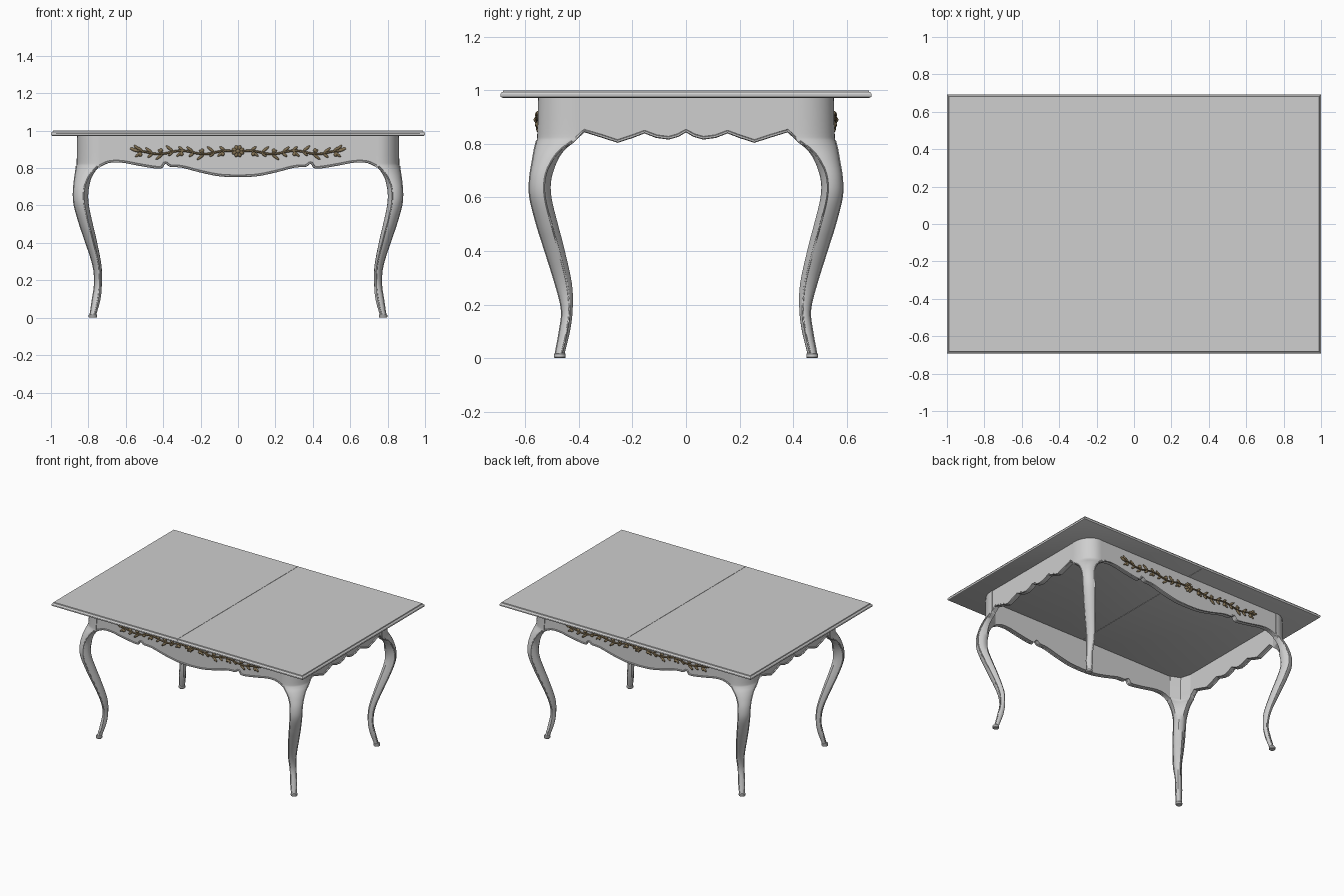
import bpy, bmesh, math
from mathutils import Vector, Matrix

cube = bpy.data.objects.get("Cube")
if cube:
    bpy.data.objects.remove(cube, do_unlink=True)


def material(name, rgb):
    m = bpy.data.materials.new(name)
    m.use_nodes = True
    m.diffuse_color = (*rgb, 1)
    m.node_tree.nodes["Principled BSDF"].inputs["Base Color"].default_value = (*rgb, 1)
    return m


PAINT = material("pale grey paint", (0.62, 0.62, 0.62))
BRONZE = material("aged bronze", (0.23, 0.17, 0.09))


def spline(keys, steps):
    """Smooth curve through key tuples of any size."""
    k = [Vector(p) for p in keys]
    k = [2 * k[0] - k[1]] + k + [2 * k[-1] - k[-2]]
    out = []
    for a, b, c, d in zip(k, k[1:], k[2:], k[3:]):
        for i in range(steps):
            t = i / steps
            out.append(b + (c - a) * (t / 2) + (2 * a - 5 * b + 4 * c - d) * (t * t / 2)
                       + (3 * b - a - 3 * c + d) * (t ** 3 / 2))
    return out + [k[-2]]


def loft(bm, rings):
    """Skin a series of closed rings and cap both ends."""
    vs = [[bm.verts.new(p) for p in r] for r in rings]
    n = len(vs[0])
    for a, b in zip(vs, vs[1:]):
        for i in range(n):
            j = (i + 1) % n
            bm.faces.new((a[i], a[j], b[j], b[i]))
    bm.faces.new(vs[0])
    bm.faces.new(vs[-1])


def tube(bm, path, radius, sides=6):
    path = [Vector(p) for p in path]
    rings = []
    for i, p in enumerate(path):
        d = (path[min(i + 1, len(path) - 1)] - path[max(i - 1, 0)]).normalized()
        ref = Vector((0, 1, 0)) if abs(d.y) < 0.8 else Vector((1, 0, 0))
        u = d.cross(ref).normalized()
        v = d.cross(u)
        rings.append([p + radius * (u * math.cos(a) + v * math.sin(a))
                      for a in (math.tau * s / sides for s in range(sides))])
    loft(bm, rings)


def finish(name, bm, mat, mirror=(False, False), angle=35):
    bmesh.ops.recalc_face_normals(bm, faces=bm.faces)
    mesh = bpy.data.meshes.new(name)
    bm.to_mesh(mesh)
    bm.free()
    mesh.materials.append(mat)
    ob = bpy.data.objects.new(name, mesh)
    bpy.context.collection.objects.link(ob)
    bpy.ops.object.select_all(action='DESELECT')
    ob.select_set(True)
    bpy.context.view_layer.objects.active = ob
    bpy.ops.object.shade_smooth_by_angle(angle=math.radians(angle))
    if any(mirror):
        mod = ob.modifiers.new("Mirror", 'MIRROR')
        mod.use_axis = (*mirror, False)
        mod.use_mirror_merge = False
    return ob


# Table top: two leaves with a moulded rim and a seam between them
bm = bmesh.new()
rim = [(.008, .972), (.002, .975), (0, .98), (0, .986), (.003, .991), (.009, .994), (.011, 1)]
loft(bm, [[(.0012, -.693 + i, z), (1 - i, -.693 + i, z), (1 - i, .693 - i, z), (.0012, .693 - i, z)]
          for i, z in rim])
finish("top_leaf", bm, PAINT, (True, False), 30)

# Cabriole legs: height, outer x, inner x, outer y, inner y
leg_keys = [
    (.018, .790, .757, .487, .453), (.1, .778, .735, .472, .433), (.18, .767, .728, .464, .423),
    (.28, .775, .730, .488, .426), (.42, .820, .757, .532, .457), (.5, .847, .776, .557, .478),
    (.6, .875, .797, .582, .502), (.67, .880, .800, .583, .502), (.74, .874, .786, .572, .478),
    (.78, .868, .765, .565, .450), (.81, .864, .742, .558, .415), (.84, .861, .740, .555, .410),
    (.973, .860, .740, .552, .410)]


def leg_section(row):
    z, ox, ix, oy, iy = row
    w = min(max((z - .70) / .12, 0), 1)
    mix = lambda a, b: a + (b - a) * w
    c = mix(.3, .06)
    half = [(mix(.08, 0), mix(.72, 1))]
    arc = [(c + (1 - c) * math.sin(a), c + (1 - c) * math.cos(a))
           for a in (math.pi / 2 * i / 10 for i in range(11))]
    side = (0, mix(.42, .74))
    mid = mix(.13, .55)
    uv = half + arc + [half[0][::-1], side[::-1], (mid, mid), side]
    return [(ix + (ox - ix) * u, -(iy + (oy - iy) * v), z) for u, v in uv]


rows = spline(leg_keys, 4)
bm = bmesh.new()
loft(bm, [leg_section(r) for r in rows])
finish("leg", bm, PAINT, (True, True), 40)

# Beads following the two inner edges of each leg
sections = [leg_section(r) for r in rows if r[0] < .815]
bm = bmesh.new()
for edge in (1, 11):
    tube(bm, [s[edge] for s in sections], .0035)
finish("leg_bead", bm, PAINT, (True, True), 60)

# Small pads under the feet
bm = bmesh.new()
loft(bm, [[(.776 + r * math.cos(a), -.471 + r * math.sin(a), z)
           for a in (math.tau * i / 16 for i in range(16))]
          for z, r in [(0, .019), (.004, .022), (.015, .022), (.02, .018)]])
finish("foot_pad", bm, PAINT, (True, True))

# Shaped aprons with a bead along the lower edge
front_keys = [(0, .755), (.1, .76), (.2, .78), (.3, .806), (.36, .81), (.38, .824), (.395, .824),
              (.41, .803), (.45, .803), (.55, .82), (.62, .833), (.68, .833), (.72, .82), (.745, .805)]
side_keys = [(0, .847), (.03, .83), (.065, .82), (.11, .826), (.155, .843), (.2, .826),
             (.255, .808), (.31, .826), (.38, .847), (.42, .81)]


def apron(name, half, outer, place, mirror):
    line = [(-s, z) for s, z in reversed(half[1:])] + [tuple(p) for p in half]
    bm = bmesh.new()
    loft(bm, [[place(s, outer, z), place(s, outer, .973), place(s, outer - .03, .973),
               place(s, outer - .03, z)] for s, z in line])
    finish(name, bm, PAINT, mirror)
    bm = bmesh.new()
    tube(bm, [place(s, outer, z + .002) for s, z in line], .006)
    finish(name + "_bead", bm, PAINT, mirror, 60)


apron("long_apron", spline(front_keys, 3), .549, lambda s, d, z: (s, -d, z), (False, True))
apron("short_apron", side_keys, .857, lambda s, d, z: (d, s, z), (True, False))

# Carved garland: wavy stem, paired leaves, berries and a central rosette
FACE = -.552


def blob(bm, x, z, length, width, angle=0, depth=.008):
    """Flattened ellipsoid lying on the apron face."""
    m = (Matrix.Translation((x, FACE, z)) @ Matrix.Rotation(-angle, 4, 'Y')
         @ Matrix.Diagonal((length, depth, width, 1)))
    bmesh.ops.create_uvsphere(bm, u_segments=10, v_segments=6, radius=1, matrix=m)


def stem_z(x):
    return .884 + .009 * math.sin(x * 26)


bm = bmesh.new()
tube(bm, [(.02 + .53 * i / 40, FACE - .003, stem_z(.02 + .53 * i / 40)) for i in range(41)], .006)
for i in range(9):
    x = .07 + .055 * i
    up = 1 if i % 2 else -1
    for side, length in ((up, .026), (-up, .018)):
        a = side * math.radians(38)
        blob(bm, x + length * math.cos(a), stem_z(x) + length * math.sin(a), length, .0075, a)
    if i % 2 == 0:
        blob(bm, x + .012, stem_z(x) + .018 * up * (-1 if i % 4 else 1), .011, .011, depth=.011)
blob(bm, .552, stem_z(.55) + .004, .03, .009, .35)
blob(bm, .54, stem_z(.55) + .016, .022, .007, .7)
finish("garland", bm, BRONZE, (True, True), 60)

bm = bmesh.new()
blob(bm, 0, .89, .014, .014, depth=.017)
for i in range(8):
    a = math.tau * i / 8 + math.pi / 8
    blob(bm, .02 * math.cos(a), .89 + .02 * math.sin(a), .015, .010, a, .012)
finish("rosette", bm, BRONZE, (False, True), 60)
